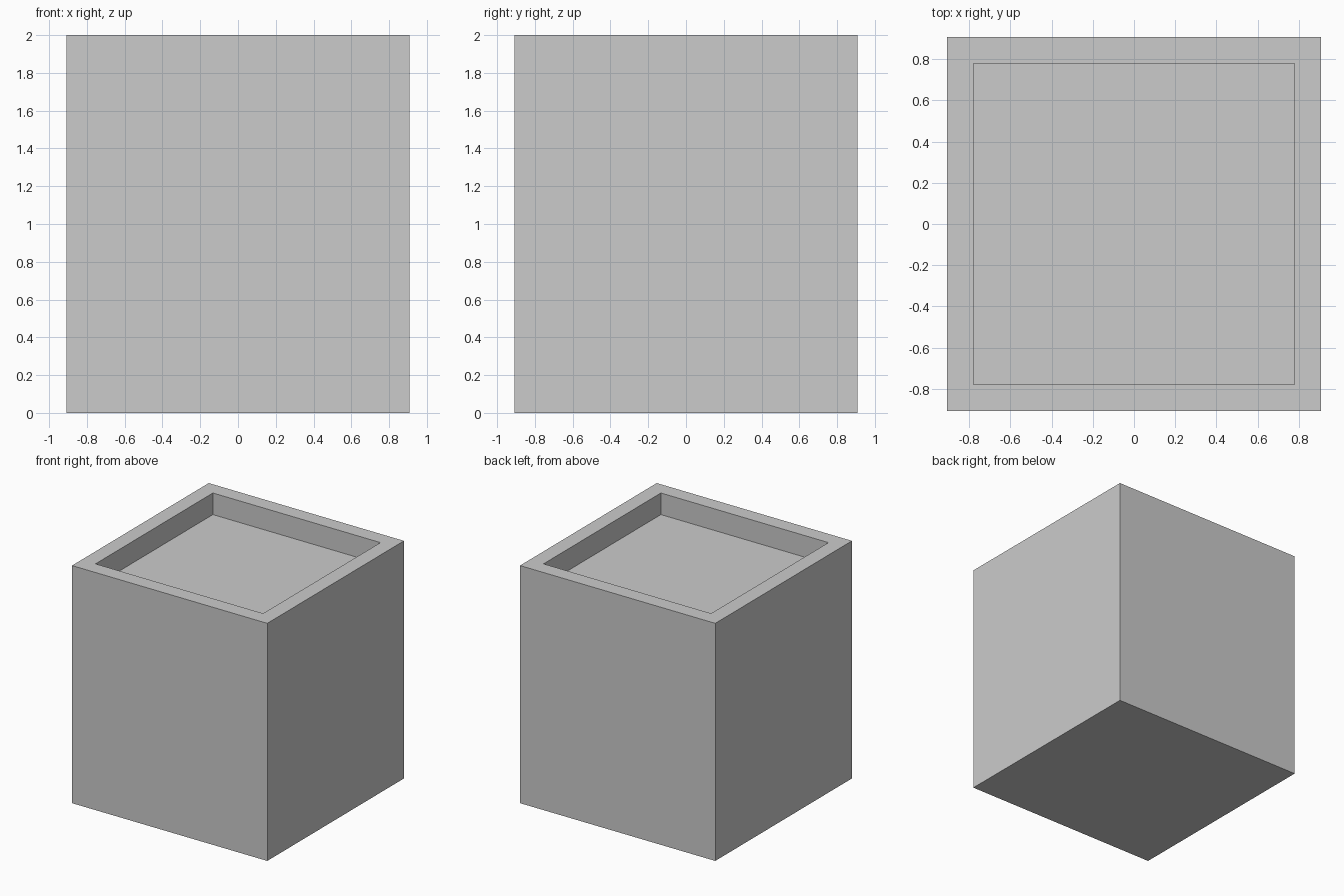
import bpy, bmesh
from mathutils import Matrix

if "Cube" in bpy.data.objects:
    bpy.data.objects.remove(bpy.data.objects["Cube"])

U = 2 / 11          # one module: rim height and rim thickness
HALF = 5 * U        # half width of the box
BODY_H = 10 * U     # height of the solid body


def add_object(name, bm):
    bmesh.ops.recalc_face_normals(bm, faces=bm.faces)
    mesh = bpy.data.meshes.new(name)
    bm.to_mesh(mesh)
    bm.free()
    obj = bpy.data.objects.new(name, mesh)
    bpy.context.collection.objects.link(obj)
    return obj


# Solid cube body
bm = bmesh.new()
bmesh.ops.create_cube(bm, size=2 * HALF, matrix=Matrix.Translation((0, 0, BODY_H / 2)))
add_object("body", bm)

# Raised square rim: inset a square, drop the middle, extrude the frame upward
bm = bmesh.new()
bmesh.ops.create_grid(bm, x_segments=1, y_segments=1, size=HALF,
                      matrix=Matrix.Translation((0, 0, BODY_H)))
middle = bm.faces[:]
bmesh.ops.inset_region(bm, faces=middle, thickness=U, use_boundary=True)
bmesh.ops.delete(bm, geom=middle, context='FACES')
frame = bmesh.ops.extrude_face_region(bm, geom=bm.faces[:], use_keep_orig=True)
top = [v for v in frame["geom"] if isinstance(v, bmesh.types.BMVert)]
bmesh.ops.translate(bm, verts=top, vec=(0, 0, U))
add_object("rim", bm)
